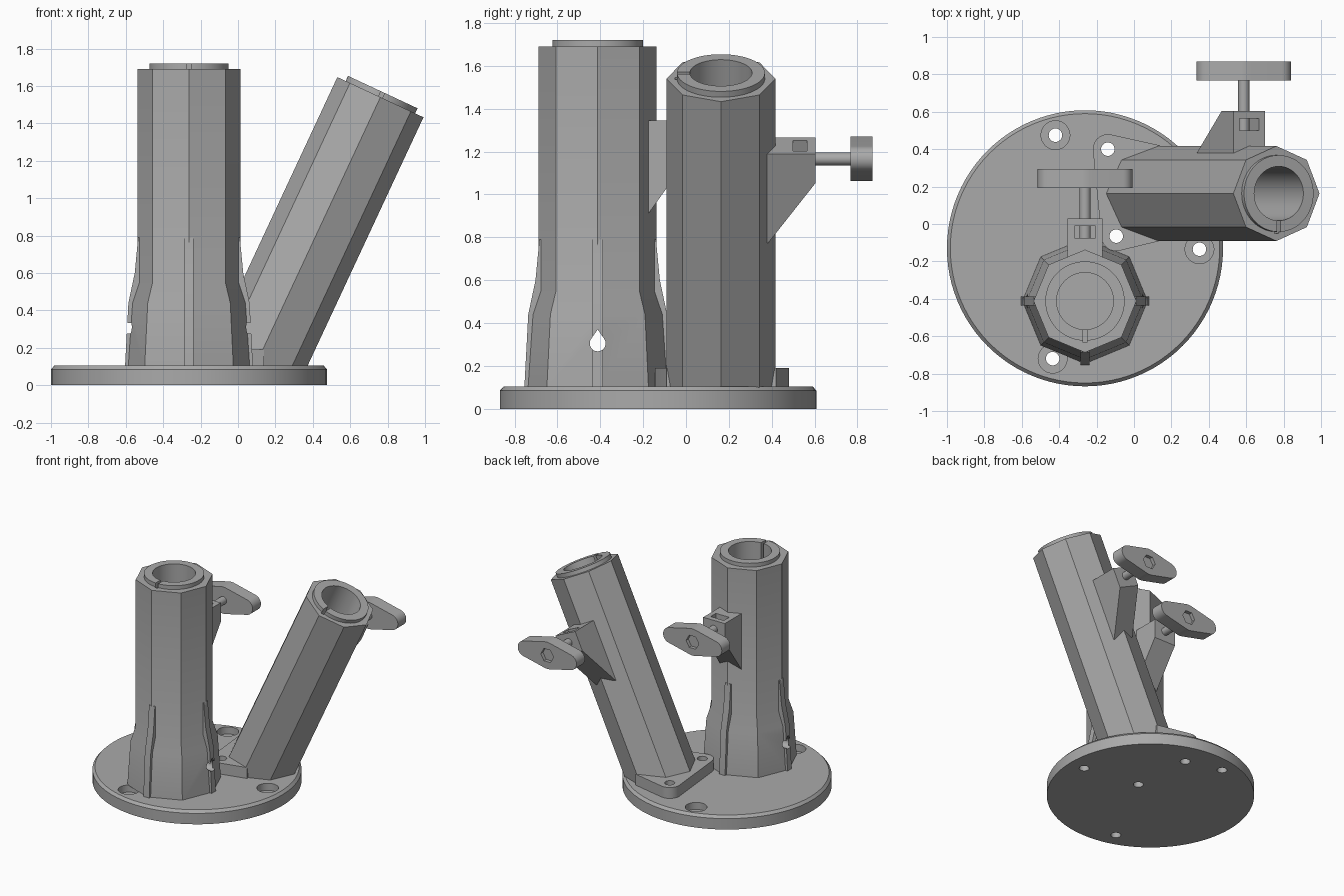
import bpy, bmesh
from math import sin, cos, tan, pi, radians
from mathutils import Matrix, Vector
from mathutils.geometry import convex_hull_2d

cube = bpy.data.objects.get("Cube")
if cube:
    bpy.data.objects.remove(cube)

grey = bpy.data.materials.new("plain_grey")
grey.use_nodes = True
grey.diffuse_color = (0.4, 0.4, 0.4, 1)
grey.node_tree.nodes["Principled BSDF"].inputs["Base Color"].default_value = (0.4, 0.4, 0.4, 1)


def loft(name, sections, M=Matrix()):
    """Solid through matching closed loops of points."""
    bm = bmesh.new()
    rings = [[bm.verts.new(p) for p in s] for s in sections]
    n = len(rings[0])
    for a, b in zip(rings, rings[1:]):
        for i in range(n):
            bm.faces.new((a[i], a[(i + 1) % n], b[(i + 1) % n], b[i]))
    bm.faces.new(rings[0])
    bm.faces.new(rings[-1])
    bmesh.ops.recalc_face_normals(bm, faces=bm.faces)
    bm.transform(M)
    me = bpy.data.meshes.new(name)
    bm.to_mesh(me)
    bm.free()
    me.materials.append(grey)
    ob = bpy.data.objects.new(name, me)
    bpy.context.collection.objects.link(ob)
    return ob


def circle(r, n=48, u=0, v=0):
    return [(u + r * cos(2 * pi * i / n), v + r * sin(2 * pi * i / n)) for i in range(n)]


def rect(u0, u1, v0, v1):
    return [(u0, v0), (u1, v0), (u1, v1), (u0, v1)]


def hull(pts):
    return [pts[i] for i in convex_hull_2d([Vector(p) for p in pts])]


def prism(name, pts, a, b, axis="Z", M=Matrix()):
    """Extrude a flat outline from a to b along one axis."""
    place = {"X": lambda u, v, d: (d, u, v), "Y": lambda u, v, d: (u, d, v),
             "Z": lambda u, v, d: (u, v, d)}[axis]
    return loft(name, [[place(u, v, d) for u, v in pts] for d in (a, b)], M)


def turned(name, profile, n, M=Matrix()):
    return loft(name, [[(u, v, z) for u, v in circle(r, n)] for r, z in profile], M)


def cut(targets, cutters):
    for ob in targets:
        for c in cutters:
            m = ob.modifiers.new("cut", "BOOLEAN")
            m.operation, m.solver, m.object = "DIFFERENCE", "EXACT", c
            bpy.context.view_layer.objects.active = ob
            bpy.ops.object.modifier_apply(modifier=m.name)
    for c in cutters:
        bpy.data.objects.remove(c)


def socket(side, M, profile, bore, floor, top, lean):
    """Octagonal tube with collar, clamp block, bolt and wing knob."""
    body = turned(side + "_tube", profile, 8, M)
    collar_r = bore + 0.06
    collar = turned(side + "_collar", [(collar_r, top - 0.02), (collar_r, top + 0.03)], 64, M)
    cut([body, collar], [
        turned("bore_cutter", [(bore, floor), (bore, top + 0.2)], 64, M),
        prism("slot_cutter", rect(-0.011, 0.011, -collar_r - 0.01, 0), top - 0.6, top + 0.1, "Z", M)])

    C = M @ Matrix.Translation((0, 0, top - 0.413))
    block = prism(side + "_clamp_block", [(0.2, 0.068), (0.442, 0.068), (0.442, -0.08),
                                          (0.22, -0.39), (0.2, -0.39)], -0.093, 0.093, "X", C)
    cut([block], [prism("nut_cutter", rect(-0.057, 0.057, 0.337, 0.402), -0.06, 0.2, "Z", C)])
    prism(side + "_bolt", circle(0.03, 32), 0.25, 0.63, "Y", C)
    # wing knob stays level even on the leaning tube
    K = C @ Matrix.Rotation(-lean, 4, "Y")
    wing = hull(circle(0.104, 48) + circle(0.06, 32, 0.193) + circle(0.06, 32, -0.193))
    knob = prism(side + "_wing_knob", wing, 0.604, 0.707, "Y", K)
    cut([knob], [prism("hex_cutter", circle(0.055, 6), 0.68, 0.75, "Y", K)])
    return body


# round base plate and the pad under the leaning tube
base = turned("base_plate", [(0.738, 0), (0.738, 0.085), (0.72, 0.105)], 96,
              Matrix.Translation((-0.262, -0.13, 0)))
pad_holes = [(-0.14, 0.40), (-0.095, -0.065)]
plate_holes = [(-0.42, 0.475), (0.35, -0.135), (-0.435, -0.72)]
corners = [p for u, v in pad_holes for p in circle(0.08, 32, u, v)]
pad = prism("pad", hull(corners + [(0.14, 0.42), (0.14, -0.09)]), 0.1, 0.19)

# upright tube with flared foot
U = Matrix.Translation((-0.262, -0.412, 0))
upright = socket("upright", U, [(0.335, 0.1), (0.312, 0.44), (0.275, 0.55), (0.275, 1.69)],
                 0.152, 0.11, 1.69, 0)
ribs = [prism("foot_rib_%d" % i,
              [(0.2, 0.1), (0.342, 0.1), (0.324, 0.44), (0.29, 0.6), (0.272, 0.79), (0.2, 0.79)],
              -0.025, 0.025, "Y", U @ Matrix.Rotation(i * pi / 2, 4, "Z")) for i in range(4)]
tear = hull(circle(0.037, 32, 0, 0.305) + [(0, 0.37)])
cut([upright] + ribs, [prism("drain_cutter", tear, -0.5, 0.5, "X", U)])

# leaning tube, trimmed flat where it meets the plate
lean = radians(25)
L = Matrix.Translation((0.09, 0.163, 0.1)) @ Matrix.Rotation(lean, 4, "Y")
top = 1.44 / cos(lean)
leaning = socket("leaning", L, [(0.254, -0.25), (0.254, top)], 0.145, 0.14, top, lean)
cut([leaning], [prism("trim_cutter", rect(-1, 1, -1, 1), -1, 0.1)])

# screw holes, with counterbores on the plate
cut([base, pad], [prism("hole_cutter", circle(0.036, 32, u, v), -0.1, 0.3)
                  for u, v in pad_holes + plate_holes])
cut([base], [prism("bore_cutter", circle(0.077, 40, u, v), 0.05, 0.3) for u, v in plate_holes])

bpy.ops.object.select_all(action="DESELECT")
for ob in bpy.context.collection.objects:
    if ob.type == "MESH" and grey.name in ob.data.materials:
        ob.select_set(True)
        bpy.context.view_layer.objects.active = ob
bpy.ops.object.shade_smooth_by_angle(angle=radians(20))
